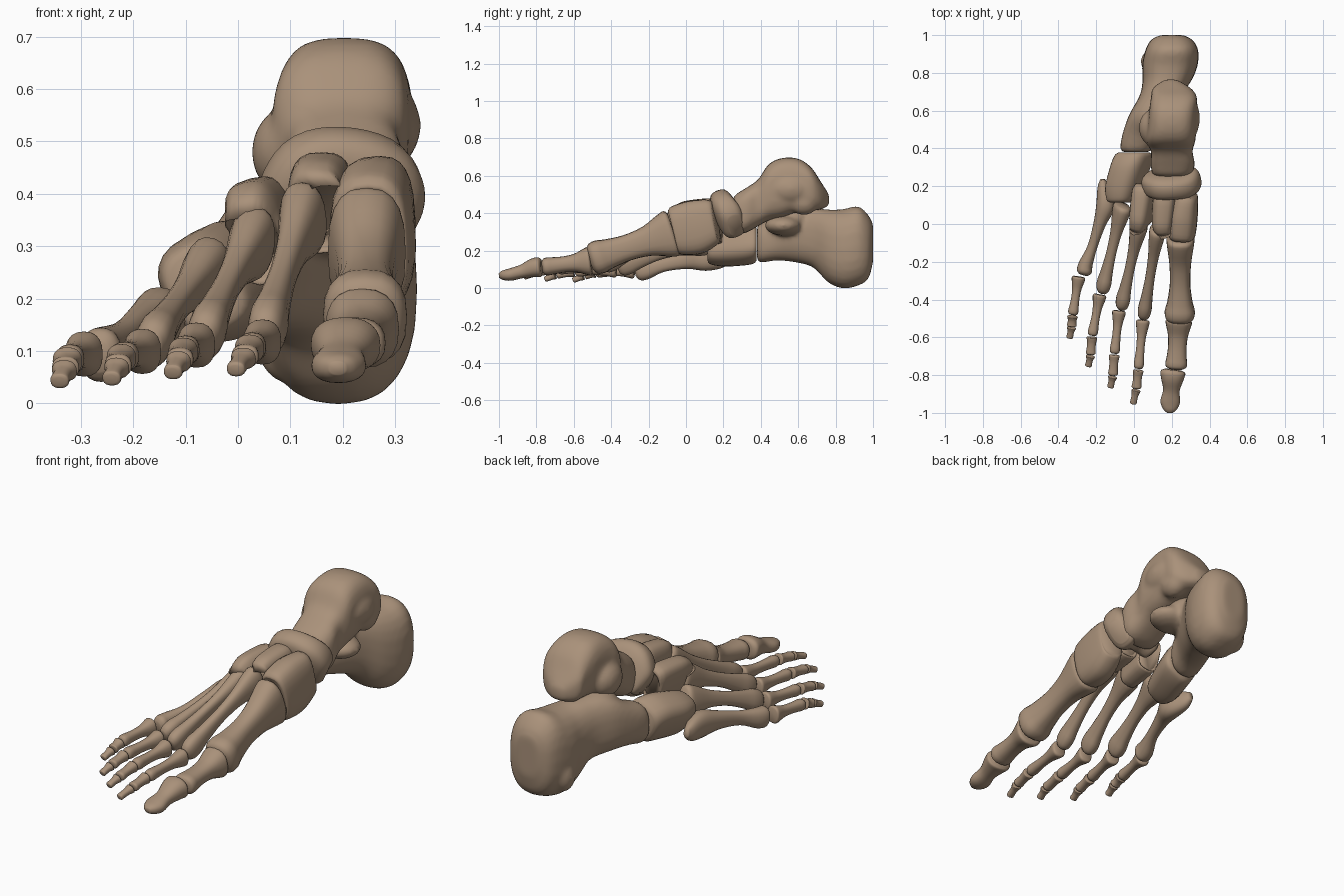
import bpy, bmesh, math
from mathutils import Vector, Matrix

bone_mat = bpy.data.materials.new("bone_tan")
bone_mat.diffuse_color = (0.40, 0.285, 0.195, 1)


def spline(p, steps):
    """Catmull-Rom through rows of numbers."""
    out = []
    for i in range(len(p) - 1):
        a, b, c, d = p[max(i - 1, 0)], p[i], p[i + 1], p[min(i + 2, len(p) - 1)]
        for s in range(steps):
            t = s / steps
            out.append([0.5 * (2 * q + (r - o) * t + (2 * o - 5 * q + 4 * r - u) * t * t
                               + (3 * q - o - 3 * r + u) * t ** 3)
                        for o, q, r, u in zip(a, b, c, d)])
    out.append(list(p[-1]))
    return out


def loft(bm, sections, power=2.3, roll=0.0, fixed=False, n=24, steps=4):
    """Closed tube through rows (x, y, z, half width, half height)."""
    rows = spline(sections, steps)
    axis = (Vector(rows[-1][:3]) - Vector(rows[0][:3])).normalized()
    rings = []
    for i, r in enumerate(rows):
        t = Vector(rows[min(i + 1, len(rows) - 1)][:3]) - Vector(rows[max(i - 1, 0)][:3])
        t = (t.normalized() + axis).normalized()
        if fixed:
            t = Vector((0, 1, 0))
        side = Vector((t.y, -t.x, 0)).normalized()
        up = side.cross(t)
        s2 = side * math.cos(roll) - up * math.sin(roll)
        u2 = up * math.cos(roll) + side * math.sin(roll)
        ring = []
        for k in range(n):
            a = 2 * math.pi * k / n
            c, s = math.cos(a), math.sin(a)
            ring.append(bm.verts.new(
                Vector(r[:3])
                + s2 * r[3] * math.copysign(abs(c) ** (2 / power), c)
                + u2 * r[4] * math.copysign(abs(s) ** (2 / power), s)))
        rings.append(ring)
    for A, B in zip(rings, rings[1:]):
        for k in range(n):
            bm.faces.new((A[k], A[(k + 1) % n], B[(k + 1) % n], B[k]))
    bm.faces.new(rings[0][::-1])
    bm.faces.new(rings[-1])


def blob(bm, centre, radii):
    bmesh.ops.create_uvsphere(bm, u_segments=20, v_segments=12, radius=1,
                              matrix=Matrix.Translation(centre) @ Matrix.Diagonal((*radii, 1)))


def finish(bm, name, fuse=False):
    bmesh.ops.recalc_face_normals(bm, faces=bm.faces)
    for f in bm.faces:
        f.smooth = True
    me = bpy.data.meshes.new(name)
    bm.to_mesh(me)
    bm.free()
    me.materials.append(bone_mat)
    ob = bpy.data.objects.new(name, me)
    bpy.context.collection.objects.link(ob)
    if fuse:  # merge overlapping masses into one soft form
        m = ob.modifiers.new("fuse", 'REMESH')
        m.mode, m.voxel_size, m.use_smooth_shade = 'VOXEL', 0.012, True
        m = ob.modifiers.new("soften", 'SMOOTH')
        m.factor, m.iterations = 0.5, 7


def solid(name, sections, **kw):
    bm = bmesh.new()
    loft(bm, sections, **kw)
    finish(bm, name)


def long_bone(name, a, b, base, mid, head, bow=0.0, roll=0.0, power=2.4):
    """Flared base at a, thin shaft, rounded head at b."""
    a, b = Vector(a), Vector(b)
    mix = lambda p, q, t: tuple(x + (y - x) * t for x, y in zip(p, q))
    prof = [(0, [x * .82 for x in base]), (.035, base), (.13, mix(base, mid, .2)),
            (.32, mix(base, mid, .8)), (.55, mid), (.77, mix(mid, head, .5)),
            (.88, head), (.96, [x * .92 for x in head]), (1, [x * .6 for x in head])]
    rows = []
    for t, (w, h) in prof:
        c = a.lerp(b, t) + Vector((0, 0, bow * math.sin(math.pi * t)))
        rows.append((*c, w, h))
    solid(name, rows, n=20, steps=3, roll=roll, power=power)


# heel bone: body plus inner shelf and outer swellings
bm = bmesh.new()
loft(bm, [(.2, 1.0, .24, .06, .10), (.2, .975, .22, .11, .17), (.2, .92, .225, .14, .212),
          (.19, .84, .21, .147, .212), (.175, .76, .225, .13, .195), (.14, .68, .27, .11, .16),
          (.085, .58, .285, .11, .147), (.035, .48, .262, .095, .115),
          (.012, .40, .24, .085, .105), (.010, .38, .24, .065, .085)], power=2.5, fixed=True)
blob(bm, (.19, .52, .335), (.125, .10, .055))
blob(bm, (.09, .86, .12), (.055, .06, .08))
blob(bm, (.12, .57, .37), (.12, .11, .075))
finish(bm, "heel_bone", fuse=True)

# ankle bone: pulley body, neck, head, side flares
bm = bmesh.new()
loft(bm, [(.195, .765, .47, .03, .03), (.2, .72, .495, .10, .075), (.212, .67, .53, .122, .115),
          (.205, .60, .55, .125, .142), (.2, .51, .535, .128, .16), (.195, .44, .51, .13, .15),
          (.2, .385, .455, .11, .125), (.205, .32, .415, .117, .12),
          (.202, .265, .395, .105, .105), (.2, .25, .395, .075, .08)], power=3, fixed=True)
blob(bm, (.105, .51, .48), (.08, .10, .09))
blob(bm, (.265, .56, .53), (.085, .13, .09))
blob(bm, (.27, .63, .46), (.06, .08, .07))
finish(bm, "ankle_bone", fuse=True)

# midfoot bones
solid("navicular", [(.065, .225, .345, .035, .05), (.08, .22, .365, .055, .085),
                    (.13, .21, .405, .065, .11), (.19, .21, .415, .065, .115),
                    (.26, .22, .395, .068, .115), (.305, .25, .355, .065, .095),
                    (.322, .265, .335, .04, .06)], roll=.4, power=2.8)
solid("cuboid", [(.0, .378, .235, .075, .08), (-.003, .36, .235, .092, .098),
                 (-.02, .3, .235, .095, .11), (-.05, .2, .225, .09, .105),
                 (-.062, .13, .22, .072, .09), (-.065, .115, .22, .055, .07)],
      roll=-.5, power=2.8, fixed=True)
solid("inner_cuneiform", [(.25, -.065, .305, .06, .11), (.251, -.05, .308, .075, .132),
                          (.26, .05, .325, .078, .145), (.275, .14, .355, .064, .122),
                          (.28, .16, .36, .05, .10)], power=2.8)
solid("middle_cuneiform", [(.15, -.015, .37, .045, .075), (.15, 0, .375, .055, .09),
                           (.16, .13, .39, .06, .09), (.162, .15, .39, .045, .07)], power=3)
solid("outer_cuneiform", [(.035, .01, .32, .042, .08), (.037, .025, .325, .053, .1),
                          (.055, .17, .335, .058, .098), (.058, .19, .335, .045, .08)],
      power=3, roll=-.25)

# big toe ray
long_bone("metatarsal_1", (.246, -.065, .297), (.242, -.515, .15),
          (.074, .126), (.054, .07), (.08, .09), power=2.6)
long_bone("big_toe_proximal", (.238, -.508, .145), (.222, -.768, .112),
          (.07, .076), (.049, .043), (.058, .048))
solid("big_toe_distal", [(.208, -.772, .112, .045, .04), (.206, -.785, .112, .066, .053),
                         (.203, -.82, .107, .06, .05), (.198, -.88, .088, .044, .036),
                         (.192, -.94, .072, .052, .033), (.19, -.98, .068, .037, .025),
                         (.19, -1.0, .067, .015, .012)])

# fifth metatarsal with its backward spur
solid("metatarsal_5", [(-.165, .235, .165, .014, .022), (-.16, .19, .158, .033, .05),
                       (-.15, .1, .157, .05, .065), (-.182, .0, .147, .033, .045),
                       (-.22, -.12, .122, .026, .035), (-.255, -.21, .097, .037, .05),
                       (-.263, -.25, .092, .04, .05), (-.268, -.268, .09, .024, .03)])

# lesser metatarsals: toe number, base, head, roll
for num, a, b, roll in ((2, (.128, -.02, .36), (.05, -.495, .123), 0),
                        (3, (.03, .005, .312), (-.068, -.445, .118), -.2),
                        (4, (-.06, .10, .25), (-.17, -.36, .105), -.3)):
    long_bone("metatarsal_%d" % num, a, b, (.044, .075), (.025, .034), (.036, .052),
              bow=.012, roll=roll)

# lesser toes: (x, y) at base, first joint, second joint, tip, and base height
toes = {2: ((.048, -.505), (.023, -.77), (.012, -.875), (-.006, -.957), .118),
        3: ((-.078, -.455), (-.104, -.69), (-.112, -.805), (-.126, -.87), .112),
        4: ((-.18, -.37), (-.222, -.595), (-.23, -.695), (-.243, -.758), .100),
        5: ((-.292, -.275), (-.325, -.485), (-.33, -.545), (-.342, -.608), .095)}
drops = (0, -.012, -.03, -.055)
shapes = (("proximal", (.036, .043), (.022, .025), (.027, .028)),
          ("middle", (.028, .027), (.023, .021), (.026, .022)),
          ("distal", (.024, .021), (.017, .016), (.018, .015)))
for num, (*pts, z) in toes.items():
    joints = [Vector((x, y, z + d)) for (x, y), d in zip(pts, drops)]
    for i, (part, base, mid, head) in enumerate(shapes):
        a, b = joints[i], joints[i + 1]
        gap = (b - a).normalized() * .004
        long_bone("toe_%d_%s" % (num, part), a + gap, b - gap, base, mid, head)
